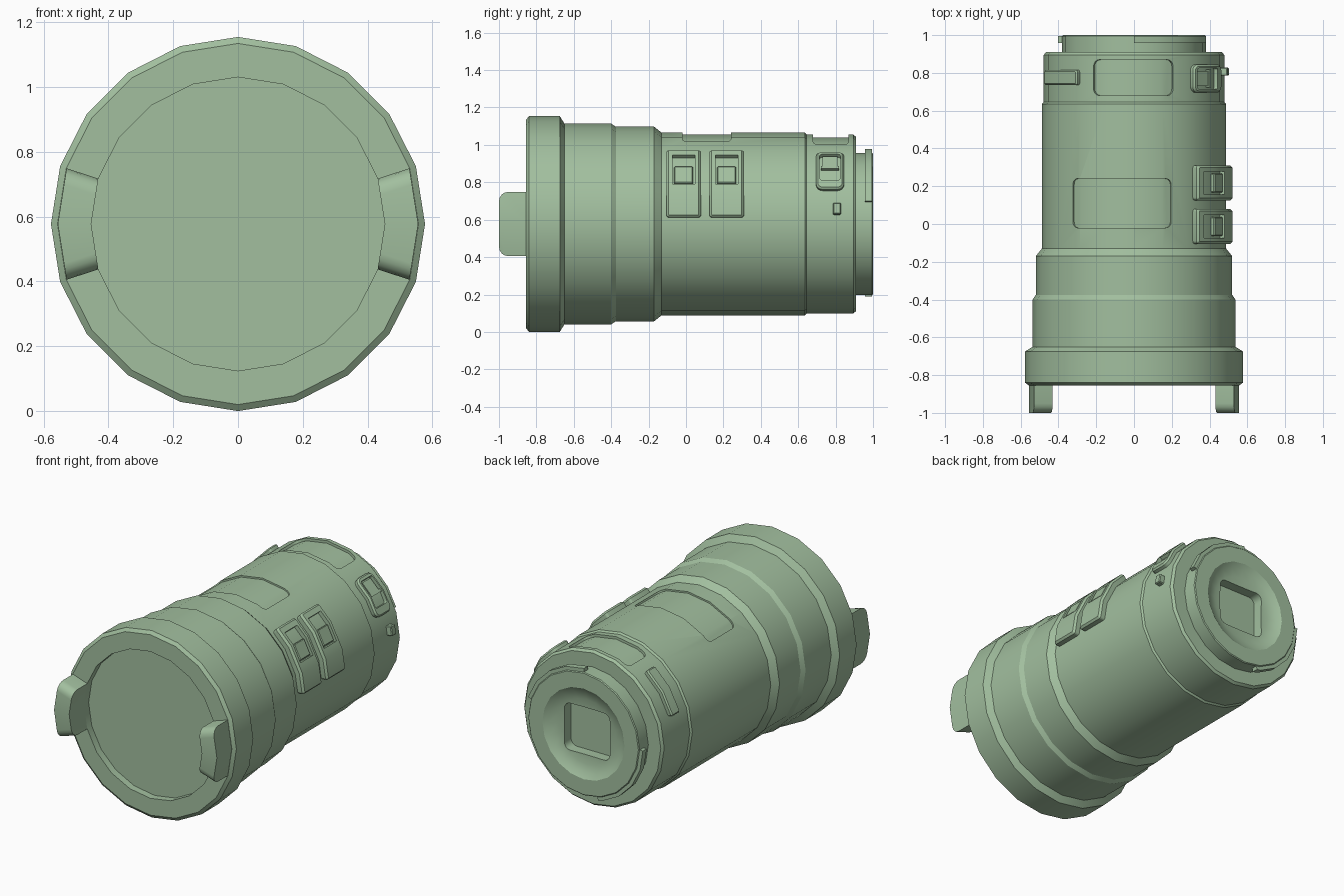
import bpy, bmesh, math
from mathutils import Matrix

if "Cube" in bpy.data.objects:
    bpy.data.objects.remove(bpy.data.objects["Cube"])

SIDES = 20
STEP = 360 / SIDES
CZ = 0.577          # height of the barrel axis

green = bpy.data.materials.new("sage_green")
green.use_nodes = True
colour = (0.36, 0.52, 0.345, 1)
green.diffuse_color = colour
green.node_tree.nodes["Principled BSDF"].inputs["Base Color"].default_value = colour


def point(angle, radius, y):
    """Point on the many-sided barrel; angle runs from +x up to +z."""
    half = math.radians(STEP / 2)
    local = math.radians(angle % STEP) - half
    r = radius * math.cos(half) / math.cos(local)
    a = math.radians(angle)
    return (r * math.cos(a), y, CZ + r * math.sin(a))


def finish(name, bm):
    bmesh.ops.recalc_face_normals(bm, faces=bm.faces)
    mesh = bpy.data.meshes.new(name)
    bm.to_mesh(mesh)
    bm.free()
    mesh.materials.append(green)
    obj = bpy.data.objects.new(name, mesh)
    bpy.context.collection.objects.link(obj)
    return obj


def lathe(name, profile):
    bm = bmesh.new()
    rings = [[bm.verts.new(point(i * STEP, r, y)) for i in range(SIDES)] for r, y in profile]
    for a, b in zip(rings, rings[1:]):
        for i in range(SIDES):
            j = (i + 1) % SIDES
            bm.faces.new((a[i], a[j], b[j], b[i]))
    bm.faces.new(rings[0])
    bm.faces.new(rings[-1])
    return finish(name, bm)


def patch(name, a0, a1, y0, y1, r0, r1, corner=0.0, front_only=False):
    """Curved slab that follows the barrel, with rounded corners."""
    first = math.floor(a0 / STEP) + 1
    last = math.ceil(a1 / STEP)
    angles = [a0] + [k * STEP for k in range(first, last)] + [a1]
    bm = bmesh.new()
    rows = [[bm.verts.new(point(a, r, y)) for r, y in ((r0, y0), (r1, y0), (r1, y1), (r0, y1))]
            for a in angles]
    for p, q in zip(rows, rows[1:]):
        for i in range(4):
            j = (i + 1) % 4
            bm.faces.new((p[i], p[j], q[j], q[i]))
    bm.faces.new(rows[0])
    bm.faces.new(rows[-1])
    if corner:
        pairs = [(0, 1)] if front_only else [(0, 1), (2, 3)]
        edges = [bm.edges.get((row[i], row[j])) for row in (rows[0], rows[-1]) for i, j in pairs]
        bmesh.ops.bevel(bm, geom=edges, offset=corner, segments=4, profile=0.5,
                        affect='EDGES', clamp_overlap=True)
    return finish(name, bm)


def bake(obj):
    graph = bpy.context.evaluated_depsgraph_get()
    mesh = bpy.data.meshes.new_from_object(obj.evaluated_get(graph))
    obj.modifiers.clear()
    obj.data = mesh


def chamfer(obj, width):
    mod = obj.modifiers.new("chamfer", 'BEVEL')
    mod.width = width
    mod.segments = 1
    mod.limit_method = 'ANGLE'
    mod.angle_limit = math.radians(50)
    bake(obj)
    return obj


def cut(obj, cutter):
    mod = obj.modifiers.new("cut", 'BOOLEAN')
    mod.operation = 'DIFFERENCE'
    mod.solver = 'EXACT'
    mod.object = cutter
    cutter.hide_render = True
    bake(obj)
    bpy.data.objects.remove(cutter)


# Barrel with stepped rings, front recess and dished rear mount
barrel = lathe("barrel", [
    (0.453, -0.81), (0.453, -0.855), (0.557, -0.855), (0.577, -0.84), (0.577, -0.675),
    (0.537, -0.65), (0.537, -0.40), (0.52, -0.375), (0.52, -0.17), (0.488, -0.13),
    (0.488, 0.635), (0.478, 0.645), (0.478, 0.895), (0.465, 0.91), (0.38, 0.91),
    (0.38, 0.995), (0.375, 1.0), (0.28, 1.0), (0.25, 0.98), (0.2, 0.965), (0.12, 0.96)])

# Shallow sunken panels on the top
cut(barrel, patch("panel_cutter", 66, 132, -0.02, 0.24, 0.478, 0.6, 0.03))
cut(barrel, patch("rear_panel_cutter", 64, 117, 0.68, 0.87, 0.462, 0.6, 0.035))

# Rounded square opening in the rear
bm = bmesh.new()
bmesh.ops.create_cube(bm, size=1, matrix=Matrix.Translation((0, 0.99, CZ))
                      @ Matrix.Diagonal((0.31, 0.18, 0.29, 1)))
upright = [e for e in bm.edges if abs(e.verts[0].co.y - e.verts[1].co.y) > 0.1]
bmesh.ops.bevel(bm, geom=upright, offset=0.04, segments=4, profile=0.5, affect='EDGES')
cut(barrel, finish("opening_cutter", bm))

# Front lugs, left and right
for side, mid in (("left", 0), ("right", 180)):
    patch("front_lug_" + side, mid - 18, mid + 18, -1.0, -0.84, 0.453, 0.556, 0.05, True)

# Bayonet flanges on the mount
for label, a0, a1 in (("upper", 18, 90), ("lower", 180, 256)):
    patch("bayonet_flange_" + label, a0, a1, 0.957, 0.995, 0.36, 0.402)

# Two switch plates, each with a sunken slot and a slider
for label, y in (("front", -0.105), ("rear", 0.125)):
    plate = chamfer(patch("switch_plate_" + label, 4, 50, y, y + 0.185, 0.46, 0.53, 0.015), 0.012)
    cut(plate, patch("slot_cutter", 24, 45, y + 0.032, y + 0.153, 0.505, 0.6))
    chamfer(patch("switch_slider_" + label, 25, 36, y + 0.042, y + 0.143, 0.49, 0.526), 0.005)

# Rear release pad with sunken slot and catch
pad = chamfer(patch("release_pad", 22, 51, 0.695, 0.845, 0.45, 0.508, 0.035), 0.01)
cut(pad, patch("pad_cutter", 28, 48, 0.715, 0.825, 0.485, 0.6, 0.012))
patch("release_catch", 38, 47, 0.73, 0.81, 0.46, 0.5)
patch("release_bar", 36, 38, 0.722, 0.818, 0.46, 0.505)

# Small stud below the pad, and raised strip on the other side
chamfer(patch("side_stud", 6, 13, 0.785, 0.828, 0.46, 0.512), 0.005)
chamfer(patch("side_strip", 127, 161, 0.735, 0.815, 0.45, 0.507, 0.012), 0.008)

# Soft shading with crisp edges
bpy.ops.object.select_all(action='DESELECT')
for obj in bpy.context.collection.objects:
    if obj.type == 'MESH' and green.name in obj.data.materials:
        obj.select_set(True)
        bpy.context.view_layer.objects.active = obj
bpy.ops.object.shade_smooth_by_angle(angle=math.radians(30))
